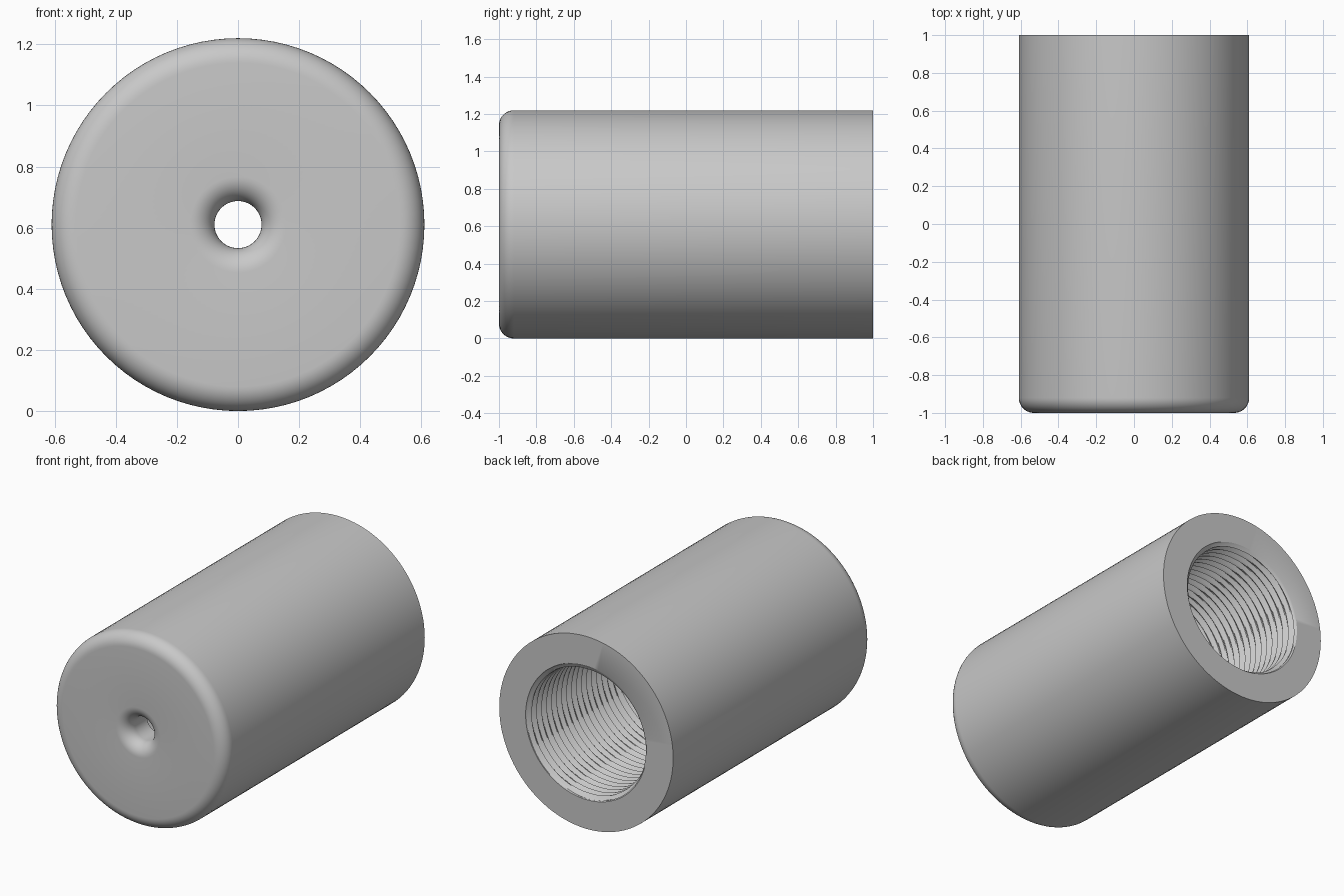
import bpy
import bmesh
import math

cube = bpy.data.objects.get("Cube")
if cube:
    bpy.data.objects.remove(cube)

SEGMENTS = 96
RADIUS = 0.61
FILLET = 0.08
HOLE = 0.077
BORE = 0.425
FLOOR = -0.8           # inner face of the closed end
PITCH = 0.05
DEPTH = 0.027
TURNS = 19
STEPS = 8              # rows per thread turn


def fillet(cy, cr, start, end, steps=10):
    """Quarter-round profile points as (y, radius)."""
    points = []
    for i in range(steps + 1):
        a = math.radians(start + (end - start) * i / steps)
        points.append((cy + FILLET * math.sin(a), cr + FILLET * math.cos(a)))
    return points


def thread_height(y, angle):
    """Helical ridge height, fading out at both ends of the thread."""
    phase = ((1 - y) / PITCH + angle / math.tau) % 1
    wave = 1 - abs(2 * phase - 1)
    end = 1 - TURNS * PITCH
    fade = max(0, min(1, (1 - y) / PITCH * 4, (y - end) / PITCH * 2))
    return DEPTH * wave * fade


# Closed profile: outer wall, rounded front, centre hole, floor, bore
profile = [(1, RADIUS)]
profile += fillet(-1 + FILLET, RADIUS - FILLET, 0, -90)
profile += fillet(-1 + FILLET, HOLE + FILLET, 270, 180)
profile += [(FLOOR, HOLE), (FLOOR, BORE)]
bore_start = len(profile)
rows = TURNS * STEPS
profile += [(1 - (rows - i) * PITCH / STEPS, BORE) for i in range(rows + 1)]

# Revolve the profile around the long axis
bm = bmesh.new()
rings = []
for i, (y, r) in enumerate(profile):
    ring = []
    for s in range(SEGMENTS):
        a = math.tau * s / SEGMENTS
        rad = r - thread_height(y, a) if i >= bore_start else r
        ring.append(bm.verts.new((rad * math.cos(a), y, RADIUS + rad * math.sin(a))))
    rings.append(ring)
for i, ring in enumerate(rings):
    following = rings[(i + 1) % len(rings)]
    for s in range(SEGMENTS):
        t = (s + 1) % SEGMENTS
        bm.faces.new((ring[s], ring[t], following[t], following[s]))
bmesh.ops.recalc_face_normals(bm, faces=bm.faces)

mesh = bpy.data.meshes.new("threaded_sleeve")
bm.to_mesh(mesh)
bm.free()
sleeve = bpy.data.objects.new("threaded_sleeve", mesh)
bpy.context.collection.objects.link(sleeve)

# Plain grey finish
grey = bpy.data.materials.new("light_grey")
grey.use_nodes = True
colour = (0.58, 0.58, 0.58, 1)
grey.diffuse_color = colour
grey.node_tree.nodes["Principled BSDF"].inputs["Base Color"].default_value = colour
mesh.materials.append(grey)

bpy.ops.object.select_all(action="DESELECT")
sleeve.select_set(True)
bpy.context.view_layer.objects.active = sleeve
bpy.ops.object.shade_smooth_by_angle(angle=math.radians(30))
